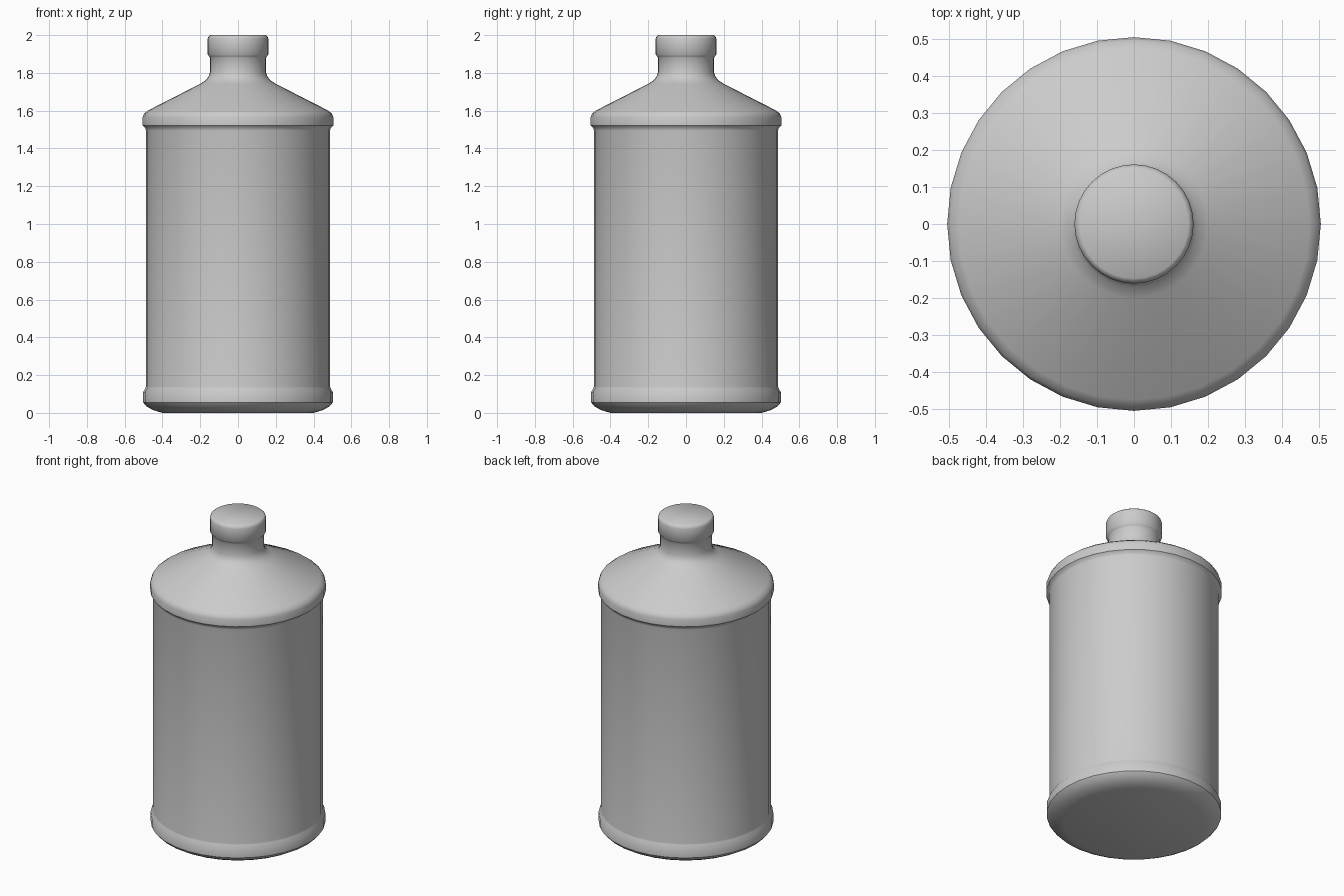
import bpy, bmesh
from math import cos, sin, pi, radians

if "Cube" in bpy.data.objects:
    bpy.data.objects.remove(bpy.data.objects["Cube"])

SIDES = 32


def lathe(name, profile):
    """Revolve (radius, height) points around z and cap both ends."""
    bm = bmesh.new()
    rings = [[bm.verts.new((r * cos(2 * pi * i / SIDES), r * sin(2 * pi * i / SIDES), z))
              for i in range(SIDES)] for r, z in profile]
    for low, high in zip(rings, rings[1:]):
        for i in range(SIDES):
            j = (i + 1) % SIDES
            bm.faces.new((low[i], low[j], high[j], high[i]))
    bm.faces.new(rings[0][::-1])
    bm.faces.new(rings[-1])
    mesh = bpy.data.meshes.new(name)
    bm.to_mesh(mesh)
    bm.free()
    obj = bpy.data.objects.new(name, mesh)
    bpy.context.collection.objects.link(obj)
    bpy.context.view_layer.objects.active = obj
    obj.select_set(True)
    bpy.ops.object.shade_smooth_by_angle(angle=radians(40))
    obj.select_set(False)
    return obj


# Bottle outline from the base up to the closed mouth
base = [(0.40, 0.0), (0.45, 0.015), (0.485, 0.035), (0.502, 0.055), (0.502, 0.11), (0.49, 0.13)]
body = [(0.488, 0.14), (0.488, 1.495)]
shoulder_rim = [(0.491, 1.508), (0.505, 1.522), (0.505, 1.565), (0.497, 1.585), (0.475, 1.602)]
shoulder = [(0.20, 1.742), (0.17, 1.762), (0.155, 1.782), (0.148, 1.805)]
neck = [(0.148, 1.88), (0.152, 1.887), (0.161, 1.898), (0.161, 1.98), (0.157, 1.992), (0.147, 2.0)]

lathe("bottle", base + body + shoulder_rim + shoulder + neck)
